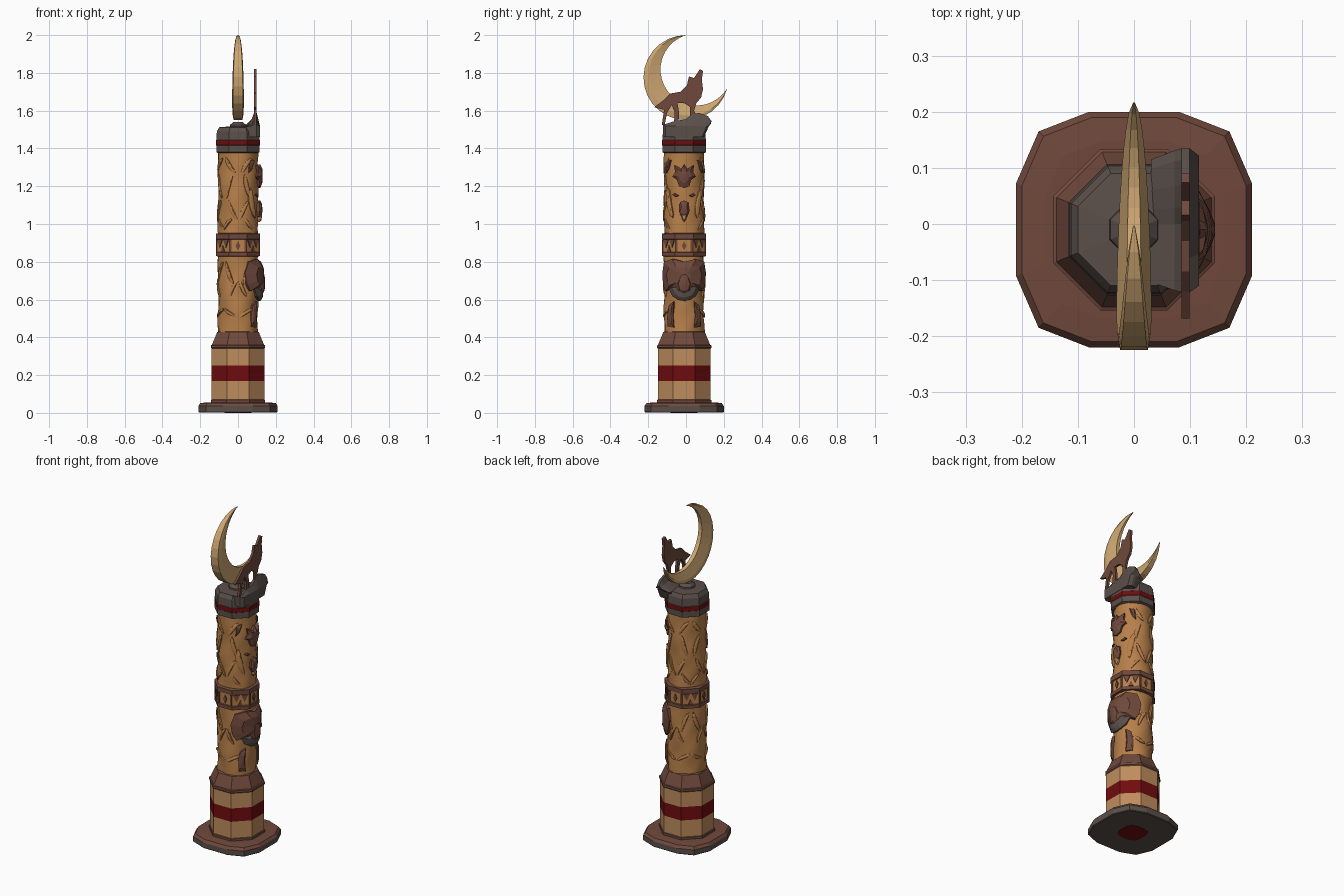
import bpy, bmesh, math
from mathutils import Vector
from math import sin, cos, pi, radians

if "Cube" in bpy.data.objects:
    bpy.data.objects.remove(bpy.data.objects["Cube"])

Y0 = -0.01          # pole axis
R = 0.107           # carved shaft radius


def srgb(name, r, g, b):
    m = bpy.data.materials.new(name)
    lin = [((c / 255 + 0.055) / 1.055) ** 2.4 if c > 10 else c / 255 / 12.92 for c in (r, g, b)]
    m.diffuse_color = (*lin, 1)
    m.use_nodes = True
    m.node_tree.nodes["Principled BSDF"].inputs["Base Color"].default_value = m.diffuse_color
    return m


TAN = srgb("carved wood", 184, 128, 74)
PALE = srgb("pale wood", 190, 140, 93)
MOON = srgb("moon wood", 205, 166, 113)
BROWN = srgb("red brown", 112, 73, 60)
GREY = srgb("stone grey", 90, 79, 74)
RED = srgb("dark red", 112, 12, 14)


def make(name, verts, faces, mats, idx=None):
    me = bpy.data.meshes.new(name)
    me.from_pydata([tuple(v) for v in verts], [], faces)
    for m in mats:
        me.materials.append(m)
    if idx:
        for p, i in zip(me.polygons, idx):
            p.material_index = i
    bm = bmesh.new()
    bm.from_mesh(me)
    bmesh.ops.recalc_face_normals(bm, faces=bm.faces)
    bm.to_mesh(me)
    bm.free()
    ob = bpy.data.objects.new(name, me)
    bpy.context.collection.objects.link(ob)
    return ob


def loft(name, rings, mats, idx=None):
    """Skin equal-length closed rings; idx gives one material per band, then both caps."""
    n = len(rings[0])
    verts = [v for r in rings for v in r]
    faces, mi = [], []
    for k in range(len(rings) - 1):
        for i in range(n):
            j = (i + 1) % n
            faces.append((k * n + i, k * n + j, k * n + n + j, k * n + n + i))
            mi.append(idx[k] if idx else 0)
    faces += [tuple(range(n))[::-1], tuple(range(len(verts) - n, len(verts)))]
    mi += [idx[0], idx[-1]] if idx else [0, 0]
    return make(name, verts, faces, mats, mi)


def ring(a, z, n=8, wob=None):
    """Regular polygon ring of apothem a, flats facing the axes."""
    out = []
    for i in range(n):
        t = 2 * pi * (i + 0.5) / n
        r = a / cos(pi / n) + (wob(t, z) if wob else 0)
        out.append((r * cos(t), Y0 + r * sin(t), z))
    return out


def on_shaft(s, z, side, r):
    t = radians(side) + s / R
    return (r * cos(t), Y0 + r * sin(t), z)


def relief(name, pts, side, bulge, mat):
    """Raised carving: outline in (arc length, height) wrapped on the shaft."""
    cs = sum(p[0] for p in pts) / len(pts)
    cz = sum(p[1] for p in pts) / len(pts)
    rings = []
    for k, h in ((1, -0.02), (1, bulge * 0.45), (0.6, bulge * 0.9), (0.2, bulge)):
        rings.append([on_shaft(cs + (s - cs) * k, cz + (z - cz) * k, side, R + h) for s, z in pts])
    return loft(name, rings, [mat])


def mirror(half):
    """Complete a left-right symmetric outline from its s >= 0 half (top to bottom)."""
    return half + [(-s, z) for s, z in half[::-1] if s > 1e-6]


def leaf(s, z, length, width, tilt, n=10):
    t = radians(tilt)
    out = []
    for i in range(n):
        a = 2 * pi * i / n
        u, v = cos(a) * length / 2, sin(a) * width / 2 + 0.15 * width * cos(2 * a)
        out.append((s + v * cos(t) + u * sin(t), z + u * cos(t) - v * sin(t)))
    return out


def plate(name, pts, side, a, mat, th=0.005):
    """Thin flat ornament on an octagon face."""
    t = radians(side)
    f = lambda s, z, d: (d * cos(t) - s * sin(t), Y0 + d * sin(t) + s * cos(t), z)
    return loft(name, [[f(s, z, a - 0.002) for s, z in pts], [f(s, z, a + th) for s, z in pts]], [mat])


# twelve-sided foot slab
half = [(0.21, 0.083), (0.17, 0.175), (0.08, 0.21)]
quad = half + [(-x, y) for x, y in half[::-1]]
foot = quad + [(-x, -y) for x, y in quad]
slab = [[(x * k, Y0 + y * k, z) for x, y in foot]
        for k, z in ((0.98, 0.002), (1, 0.006), (1, 0.036), (0.95, 0.052), (0.75, 0.056))]
loft("foot_slab", slab, [GREY, BROWN], [0, 0, 1, 1])
loft("underside_inlay", [[(x * .34, Y0 + y * .34, z) for x, y in foot] for z in (0, .004)], [RED])

# octagonal plinth with red stripe
loft("plinth", [ring(a, z) for a, z in ((.144, .05), (.144, .068), (.139, .07), (.139, .17), (.139, .25), (.139, .345))],
     [PALE, RED, BROWN], [2, 2, 0, 1, 0])
loft("plinth_collar", [ring(a, z) for a, z in ((.139, .34), (.144, .345), (.144, .357), (.138, .36), (.11, .428), (.10, .432))], [BROWN])

# carved shaft in two drums
wob = lambda t, z: 0.003 * sin(3 * t + 23 * z) + 0.002 * sin(5 * t - 41 * z)
for nm, z0, z1 in (("lower_shaft", .425, .84), ("upper_shaft", .94, 1.39)):
    ob = loft(nm, [ring(R - 0.002, z0 + (z1 - z0) * k / 14, 24, wob) for k in range(15)], [TAN])
    bpy.context.view_layer.objects.active = ob
    ob.select_set(True)
    bpy.ops.object.shade_smooth_by_angle(angle=radians(35))
    ob.select_set(False)

# patterned middle band
loft("middle_band", [ring(a, z) for a, z in ((.104, .828), (.117, .83), (.117, .85), (.111, .853), (.111, .917),
                                             (.117, .92), (.117, .948), (.104, .952))],
     [BROWN, TAN], [0, 0, 0, 1, 0, 0, 0])
for side in range(0, 360, 45):
    if side % 90 == 0:
        plate("band_diamond", [(0, .909), (.012, .885), (0, .861), (-.012, .885)], side, .111, BROWN)
        for m in (1, -1):
            plate("band_edge", [(m * .046, .853), (m * .034, .853), (m * .034, .917), (m * .046, .917)], side, .111, BROWN)
    else:
        for m in (1, -1):
            plate("band_triangle", [(m * .042, .917), (m * .004, .917), (m * .023, .875)], side, .111, BROWN)
        plate("band_point", [(-.014, .853), (.014, .853), (0, .885)], side, .111, BROWN)

# lower animal mask, chin and paws on the right side
relief("mask_brow", mirror([(0, .80), (.06, .815), (.115, .80), (.135, .74), (.125, .68), (.105, .645), (.06, .665), (0, .625)]),
       0, .032, BROWN)
relief("mask_muzzle", mirror([(0, .76), (.025, .74), (.04, .68), (.03, .635), (0, .62)]), 0, .037, BROWN)
relief("mask_chin", mirror([(0, .67), (.05, .675), (.085, .665), (.06, .618), (.03, .598), (0, .592)]), 0, .026, GREY)
for m in (1, -1):
    relief("paw", [(m * s, z) for s, z in ((.055, .59), (.085, .57), (.098, .51), (.095, .455), (.055, .452), (.06, .52))],
           0, .014, BROWN)

# upper animal face on the right side
relief("crest", mirror([(0, 1.315), (.015, 1.29), (.05, 1.31), (.045, 1.275), (.06, 1.25), (.036, 1.235), (.025, 1.20), (0, 1.19)]),
       0, .024, BROWN)
relief("snout", mirror([(0, 1.125), (.02, 1.115), (.026, 1.07), (.015, 1.04), (0, 1.03)]), 0, .022, BROWN)
relief("snout_tip", mirror([(0, 1.065), (.014, 1.05), (.01, 1.025), (0, 1.01)]), 0, .019, PALE)
for m in (1, -1):
    relief("eye", [(m * s, z) for s, z in ((.025, 1.15), (.05, 1.163), (.062, 1.155), (.045, 1.143))], 0, .008, BROWN)
    relief("ear", [(m * s, z) for s, z in ((.075, 1.34), (.105, 1.33), (.11, 1.27), (.09, 1.29))], 0, .012, BROWN)
    relief("cheek", leaf(m * .085, 1.11, .16, .035, m * 12), 0, .010, TAN)

# flowing feather carvings on the other three sides
for side in (90, 180, 270):
    for m in (1, -1):
        for s, z, ln, w, tilt in ((.045, 1.31, .10, .022, 35), (.05, 1.20, .13, .024, -15), (.03, 1.07, .12, .02, 25),
                                  (.06, 1.00, .08, .018, -40), (.05, .74, .13, .022, 20), (.025, .66, .10, .018, -25),
                                  (.045, .53, .09, .018, 60)):
            relief("feather_carving", leaf(m * s, z, ln, w, m * tilt), side, .007, TAN)

# stone cap with red stripe
loft("stone_cap", [ring(a, z) for a, z in ((.105, 1.375), (.115, 1.38), (.115, 1.415), (.117, 1.417), (.117, 1.443),
                                           (.115, 1.445), (.112, 1.49), (.10, 1.512), (.04, 1.517))],
     [GREY, RED], [0, 0, 0, 1, 0, 0, 0, 0])
loft("moon_socket", [ring(a, z) for a, z in ((.045, 1.51), (.042, 1.525), (.025, 1.54))], [GREY])

# rock ledge under the wolf
led = [(-.12, 1.46), (-.122, 1.525), (-.06, 1.545), (0, 1.555), (.03, 1.58), (.07, 1.588), (.115, 1.572),
       (.135, 1.545), (.12, 1.515), (.095, 1.46)]
loft("rock_ledge", [[(.03, y * .85, min(z, 1.512)) for y, z in led],
                    [(.072, y * .97, min(z, 1.512 + (z - 1.512) * .55)) for y, z in led],
                    [(.085, y, z) for y, z in led], [(.099, y, z) for y, z in led],
                    [(.116, y * .9, min(z, 1.52)) for y, z in led]], [GREY])

# howling wolf silhouette
wolf = [(.074, 1.82), (.09, 1.81), (.084, 1.765), (.09, 1.713), (.08, 1.67), (.055, 1.64), (.043, 1.60), (.058, 1.57),
        (.022, 1.565), (.02, 1.62), (-.01, 1.64), (-.045, 1.64), (-.036, 1.585), (-.04, 1.54), (-.063, 1.54),
        (-.06, 1.59), (-.075, 1.63), (-.10, 1.59), (-.113, 1.525), (-.128, 1.525), (-.116, 1.605), (-.168, 1.618),
        (-.12, 1.655), (-.085, 1.69), (-.03, 1.70), (.005, 1.735), (.016, 1.782), (.042, 1.772), (.06, 1.80)]
loft("wolf", [[(x, y, z) for y, z in wolf] for x in (.085, .099)], [BROWN])

# crescent moon: outer arc, inner arc through the same tips, tapering thickness
zc, ro, d = 1.775, .225, .07
cy, cz = d * cos(radians(37.5)), d * sin(radians(37.5))
tips = [(ro * cos(radians(a)), ro * sin(radians(a))) for a in (90, 345)]
a0, a1 = (math.atan2(z - cz, y - cy) % (2 * pi) for y, z in tips)
ri = math.hypot(tips[0][0] - cy, tips[0][1] - cz)
rings = []
N = 20
for k in range(N + 1):
    t = min(max(k / N, .004), .996)
    ao = radians(90 + 255 * t)
    ai = a0 + (a1 - a0) * t
    o = Vector((0, ro * cos(ao), zc + ro * sin(ao)))
    i = Vector((0, cy + ri * cos(ai), zc + cz + ri * sin(ai)))
    w = .031 * sin(pi * t) ** .65
    X = Vector((1, 0, 0))
    m = o.lerp(i, .3)
    rings.append([o - X * w * .85, o + X * w * .85, m + X * w, i + X * w * .4, i - X * w * .4, m - X * w])
loft("crescent_moon", rings, [MOON])
